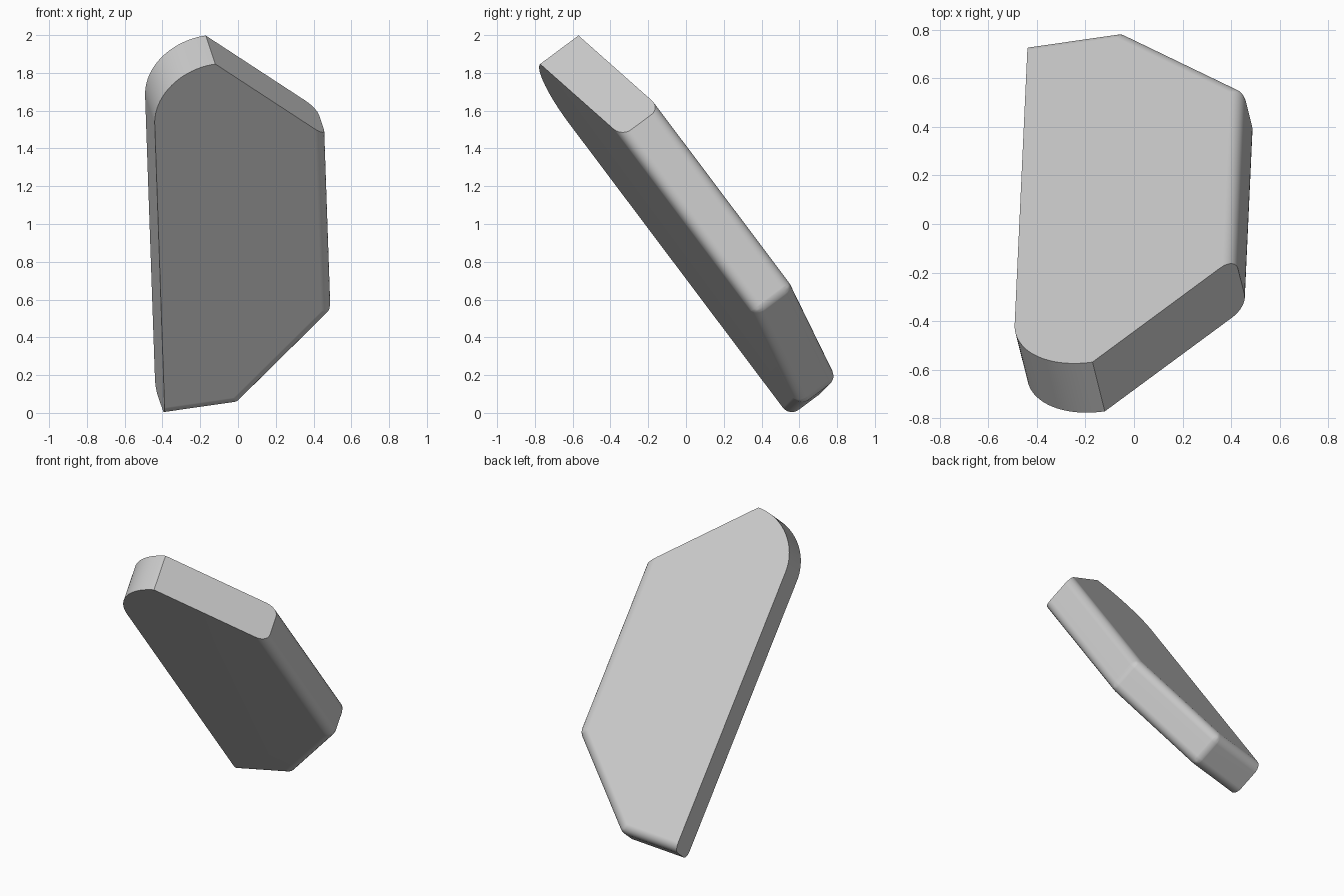
import bpy, bmesh
from math import sin, cos, pi, radians
from mathutils import Matrix, Vector

cube = bpy.data.objects.get("Cube")
if cube:
    bpy.data.objects.remove(cube)

THICK, RADIUS, FILLET = 0.258, 0.337, 0.06
RIGHT, SHOULDER, LOW = 0.583, -1.755, -2.277
PEAK = Vector((-0.12, -0.772, 1.847))

# Slab outline: straight corners, then a quarter circle up to the peak
outline = [(0, 0), (RIGHT, -RIGHT), (RIGHT, SHOULDER),
           (RIGHT + LOW - SHOULDER, LOW), (-RADIUS, LOW)]
STEPS = 24
outline += [(-RADIUS * cos(pi / 2 * i / STEPS), RADIUS * (sin(pi / 2 * i / STEPS) - 1))
            for i in range(STEPS)]

# Extrude the outline into a slab
bm = bmesh.new()
front = [bm.verts.new((p, q, 0)) for p, q in outline]
back = [bm.verts.new((p, q, -THICK)) for p, q in outline]
bm.faces.new(front)
bm.faces.new(back[::-1])
count = len(outline)
for i in range(count):
    j = (i + 1) % count
    bm.faces.new((front[j], front[i], back[i], back[j]))

# Weight the rounded edges: rims of the right, diagonal and bottom sides, and their corners
weight = bm.edges.layers.float.new("bevel_weight_edge")
for ring in (front, back):
    for i in (1, 2, 3):
        bm.edges.get((ring[i], ring[i + 1]))[weight] = 1
for i in (2, 3):
    bm.edges.get((front[i], back[i]))[weight] = 0.42
bmesh.ops.recalc_face_normals(bm, faces=bm.faces)

# Lean the slab forward, with its peak at the top front
facing = Vector((0.198, -0.787, -0.585)).normalized()
up = Vector((-0.028, -0.6, 0.7995))
up = (up - facing * up.dot(facing)).normalized()
across = up.cross(facing)
lean = Matrix((across, up, facing)).transposed().to_4x4()
bm.transform(Matrix.Translation(PEAK) @ lean)

mesh = bpy.data.meshes.new("slab")
bm.to_mesh(mesh)
bm.free()
slab = bpy.data.objects.new("slab", mesh)
bpy.context.collection.objects.link(slab)
bpy.context.view_layer.objects.active = slab
slab.select_set(True)

bevel = slab.modifiers.new("rounded_edges", 'BEVEL')
bevel.limit_method = 'WEIGHT'
bevel.width = FILLET
bevel.segments = 6
bpy.ops.object.modifier_apply(modifier=bevel.name)

# Plain grey finish
grey = bpy.data.materials.new("light_grey")
grey.use_nodes = True
colour = (0.6, 0.6, 0.6, 1)
grey.diffuse_color = colour
grey.node_tree.nodes["Principled BSDF"].inputs["Base Color"].default_value = colour
mesh.materials.append(grey)

# Smooth fillets, flat broad faces
bpy.ops.object.shade_smooth_by_angle(angle=radians(40))
flat = slab.modifiers.new("flat_faces", 'WEIGHTED_NORMAL')
flat.keep_sharp = True
